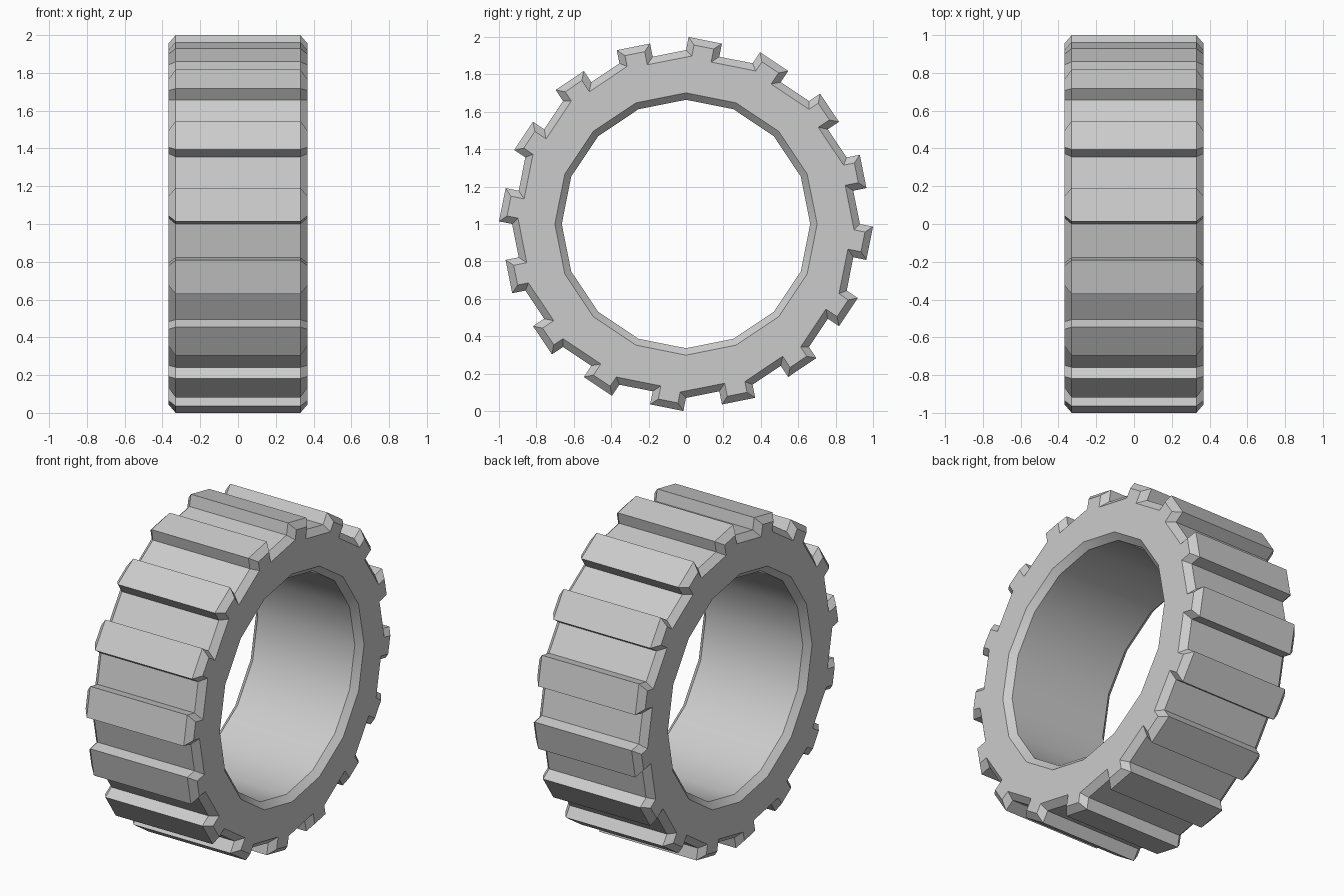
import bpy, bmesh, math
from mathutils import Vector

if "Cube" in bpy.data.objects:
    bpy.data.objects.remove(bpy.data.objects["Cube"])

N = 16                       # sides of the ring and number of treads
R, H = 0.93, 0.0714          # root radius, tread height
HOLE, BEV = 0.664, 0.037     # hole radius, edge bevel
XI, XO = 0.33, 0.367         # half widths inside / outside the bevel


def polar(r, a):
    return Vector((r * math.sin(a), r * math.cos(a)))


# Outer outline: each side of the 16-gon carries a tread over its first half
step = 2 * math.pi / N
outer = []
for k in range(N):
    p, q = polar(R, k * step), polar(R, (k + 1) * step)
    up = polar(H, (k + 0.5) * step)
    m = (p + q) / 2
    outer += [p, p + up, m + up, m]


def inset(points, d):
    """Mitred inward offset of a clockwise outline."""
    out = []
    for i, c in enumerate(points):
        e1 = (c - points[i - 1]).normalized()
        e2 = (points[(i + 1) % len(points)] - c).normalized()
        n1, n2 = Vector((e1.y, -e1.x)), Vector((e2.y, -e2.x))
        out.append(c + (n1 + n2) * d / (1 + n1.dot(n2)))
    return out


bm = bmesh.new()


def loop(points, x):
    return [bm.verts.new((x, p.x, p.y + 1)) for p in points]


def bridge(a, b):
    for i in range(len(a)):
        j = (i + 1) % len(a)
        bm.faces.new((a[i], a[j], b[j], b[i]))


# Tread surface, bevels and bore
face_outline = inset(outer, BEV)
bore = [polar(HOLE, k * step) for k in range(N)]
bore_face = [polar(HOLE + BEV, k * step) for k in range(N)]
o = [loop(face_outline, -XO), loop(outer, -XI), loop(outer, XI), loop(face_outline, XO)]
b = [loop(bore_face, -XO), loop(bore, -XI), loop(bore, XI), loop(bore_face, XO)]
for i in range(3):
    bridge(o[i], o[i + 1])
    bridge(b[i], b[i + 1])

# Flat side walls
for i in (0, 3):
    for k in range(N):
        rim = [o[i][(4 * k + s) % (4 * N)] for s in range(5)]
        bm.faces.new(rim + [b[i][(k + 1) % N], b[i][k]])

bmesh.ops.recalc_face_normals(bm, faces=bm.faces)
mesh = bpy.data.meshes.new("tire")
bm.to_mesh(mesh)
bm.free()
tire = bpy.data.objects.new("tire", mesh)
bpy.context.collection.objects.link(tire)
bpy.context.view_layer.objects.active = tire
tire.select_set(True)
bpy.ops.object.shade_smooth_by_angle(angle=math.radians(30))
